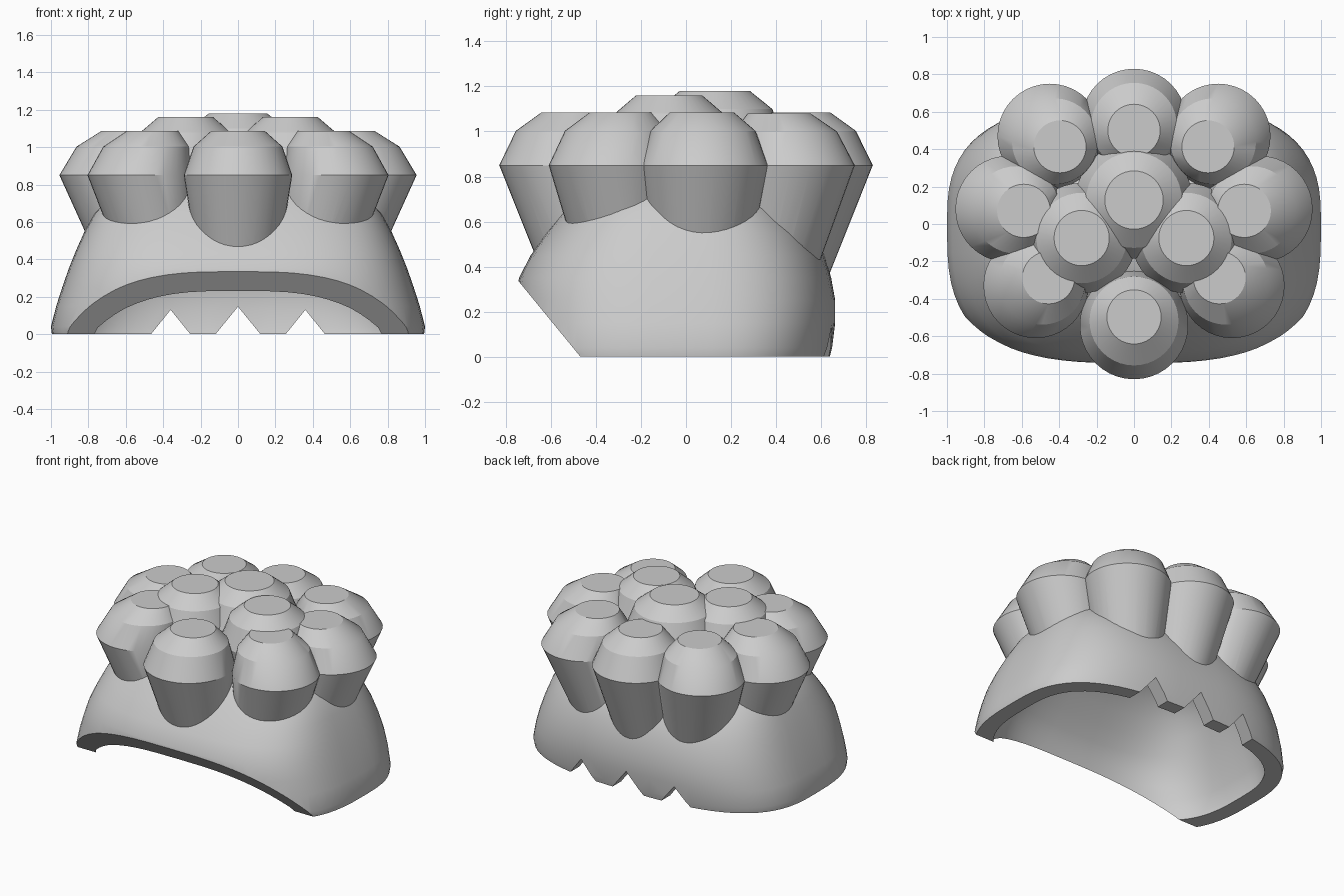
import bpy, bmesh, math

if "Cube" in bpy.data.objects:
    bpy.data.objects.remove(bpy.data.objects["Cube"])

grey = bpy.data.materials.new("plain grey")
grey.use_nodes = True
COLOUR = (0.6, 0.6, 0.6, 1)
grey.diffuse_color = COLOUR
grey.node_tree.nodes["Principled BSDF"].inputs["Base Color"].default_value = COLOUR


def loft(name, rings):
    """Closed solid through a stack of equal-length point rings."""
    bm = bmesh.new()
    loops = [[bm.verts.new(p) for p in ring] for ring in rings]
    n = len(loops[0])
    for low, high in zip(loops, loops[1:]):
        for i in range(n):
            j = (i + 1) % n
            bm.faces.new((low[i], low[j], high[j], high[i]))
    bm.faces.new(loops[0][::-1])
    bm.faces.new(loops[-1])
    mesh = bpy.data.meshes.new(name)
    bm.to_mesh(mesh)
    bm.free()
    mesh.materials.append(grey)
    obj = bpy.data.objects.new(name, mesh)
    bpy.context.collection.objects.link(obj)
    return obj


def activate(obj):
    bpy.ops.object.select_all(action='DESELECT')
    obj.select_set(True)
    bpy.context.view_layer.objects.active = obj


def cut(obj, cutter):
    activate(obj)
    mod = obj.modifiers.new("cut", 'BOOLEAN')
    mod.operation, mod.solver, mod.object = 'DIFFERENCE', 'EXACT', cutter
    bpy.ops.object.modifier_apply(modifier=mod.name)


def smooth(obj, degrees):
    activate(obj)
    bpy.ops.object.shade_smooth_by_angle(angle=math.radians(degrees))


def power(v, e):
    return math.copysign(abs(v) ** e, v)


# Dome levels: height, half width, front depth, back depth
LEVELS = [(0, .995, .755, .64), (.04, 1, .76, .65), (.15, .972, .76, .663),
          (.25, .94, .755, .663), (.35, .905, .742, .645), (.45, .865, .69, .615),
          (.55, .82, .62, .565), (.65, .765, .54, .485), (.75, .67, .45, .39),
          (.83, .52, .34, .29), (.88, .3, .2, .17), (.895, .08, .05, .05)]


def dome(name, inset=0.0, drop=1.0):
    rings = []
    for z, half, front, back in LEVELS:
        shrink = min(inset, back * .5)
        ring = []
        for i in range(72):
            t = math.tau * i / 72
            # The front corners are a little squarer than the back ones
            e = .71 if math.sin(t) > 0 else .65
            c, s = power(math.cos(t), e), power(math.sin(t), e)
            depth = (back if s > 0 else front) - shrink
            ring.append(((half - shrink * 1.15) * c, depth * s, z * drop))
        rings.append(ring)
    if inset:
        # Carry the cavity below the hem for a clean opening
        rings.insert(0, [(x, y, -.1) for x, y, z in rings[0]])
    return loft(name, rings)


def prism(name, profile, axis, start, end):
    """Extrude a 2D outline along x or y."""
    if axis == 'x':
        rings = [[(d, a, b) for a, b in profile] for d in (start, end)]
    else:
        rings = [[(a, d, b) for a, b in profile[::-1]] for d in (start, end)]
    return loft(name, rings)


# Hollow cap with a slanted front hem and pointed notches behind
cap = dome("cap_shell")
cavity = dome("cavity_cutter", .095, .9)
core = dome("core_cutter", .045, .95)
slant = prism("hem_cutter", [(-.388, -.1), (-.74, .33), (-1.15, .83), (-1.15, -.1)], 'x', -1.2, 1.2)
cutters = [cavity, core, slant]
cut(cap, cavity)
cut(cap, slant)
for x, height, half in ((-.36, .13, .105), (0, .147, .12), (.36, .13, .105)):
    slope = half / height
    notch = prism("notch_cutter", [(x - half - .05 * slope, -.05),
                                   (x + half + .05 * slope, -.05), (x, height)], 'y', .3, .9)
    cut(cap, notch)
    cutters.append(notch)
smooth(cap, 35)


def bun(name, x, y, radius, rim, top, top_lean, foot_lean, depth):
    """Tapered bun whose axis leans in toward the crown."""
    height = top - rim
    rows = [(rim - depth, foot_lean, .72), (rim, 1, 1),
            (rim + height * .65, (1 + top_lean) / 2, .82), (top, top_lean, .5)]
    rings = []
    for z, lean, scale in rows:
        rings.append([(x * lean + radius * scale * math.cos(math.tau * i / 40),
                       y * lean + radius * scale * math.sin(math.tau * i / 40), z)
                      for i in range(40)])
    obj = loft(name, rings)
    cut(obj, core)
    smooth(obj, 28)


# Outer ring of buns, then the three on the crown
bun("front_bun", 0, -.54, .29, .85, 1.085, .92, .78, .5)
bun("back_bun", 0, .55, .28, .85, 1.085, .91, .78, .5)
for side, s in (("left", 1), ("right", -1)):
    bun(side + "_front_bun", s * .525, -.33, .28, .85, 1.085, .87, .78, .5)
    bun(side + "_side_bun", s * .67, .08, .285, .85, 1.085, .88, .78, .5)
    bun(side + "_back_bun", s * .45, .47, .28, .85, 1.08, .88, .78, .5)
    bun(side + "_crown_bun", s * .28, -.075, .295, .93, 1.16, 1, 1, .35)
bun("middle_crown_bun", 0, .128, .312, .95, 1.18, 1, 1, .35)

for cutter in cutters:
    bpy.data.objects.remove(cutter)
